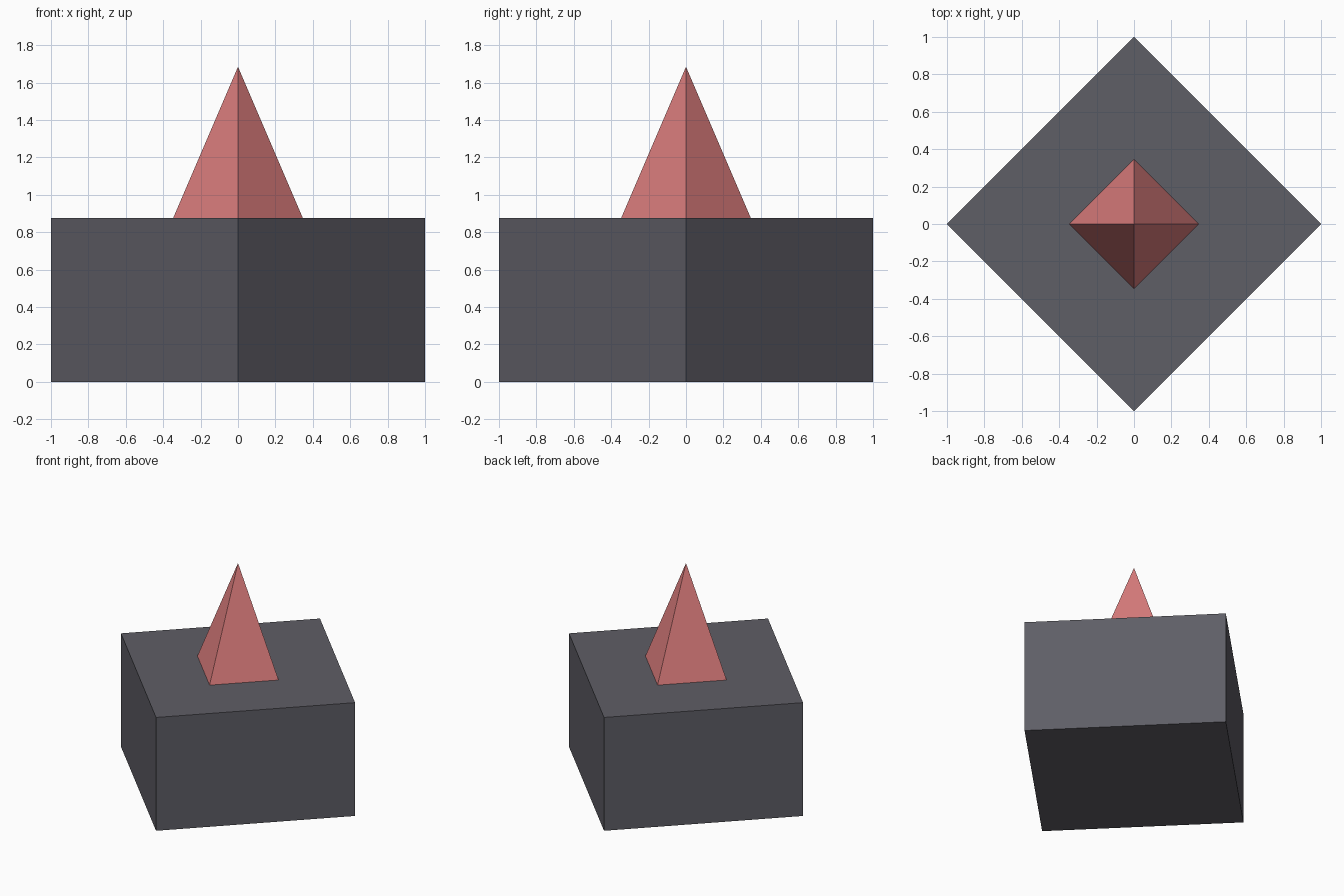
import bpy

if "Cube" in bpy.data.objects:
    bpy.data.objects.remove(bpy.data.objects["Cube"])

BLOCK_HEIGHT = 0.875
SPIKE_TOP = 1.685


def make_material(name, color):
    mat = bpy.data.materials.new(name)
    mat.diffuse_color = (*color, 1.0)
    mat.use_nodes = True
    mat.node_tree.nodes["Principled BSDF"].inputs["Base Color"].default_value = mat.diffuse_color
    return mat


def four_sided(name, base_radius, top_radius, z_low, z_high, mat):
    """Square prism or pyramid with its corners on the x and y axes."""
    bpy.ops.mesh.primitive_cone_add(
        vertices=4, radius1=base_radius, radius2=top_radius,
        depth=z_high - z_low, location=(0, 0, (z_low + z_high) / 2))
    obj = bpy.context.object
    obj.name = name
    obj.data.materials.append(mat)
    return obj


dark_grey = make_material("dark grey", (0.114, 0.112, 0.133))
soft_red = make_material("soft red", (0.69, 0.198, 0.198))

# Square block turned so its corners face the axes
four_sided("base_block", 1.0, 1.0, 0.0, BLOCK_HEIGHT, dark_grey)

# Pyramid standing on the block
four_sided("pyramid_spike", 0.347, 0.0, BLOCK_HEIGHT, SPIKE_TOP, soft_red)
